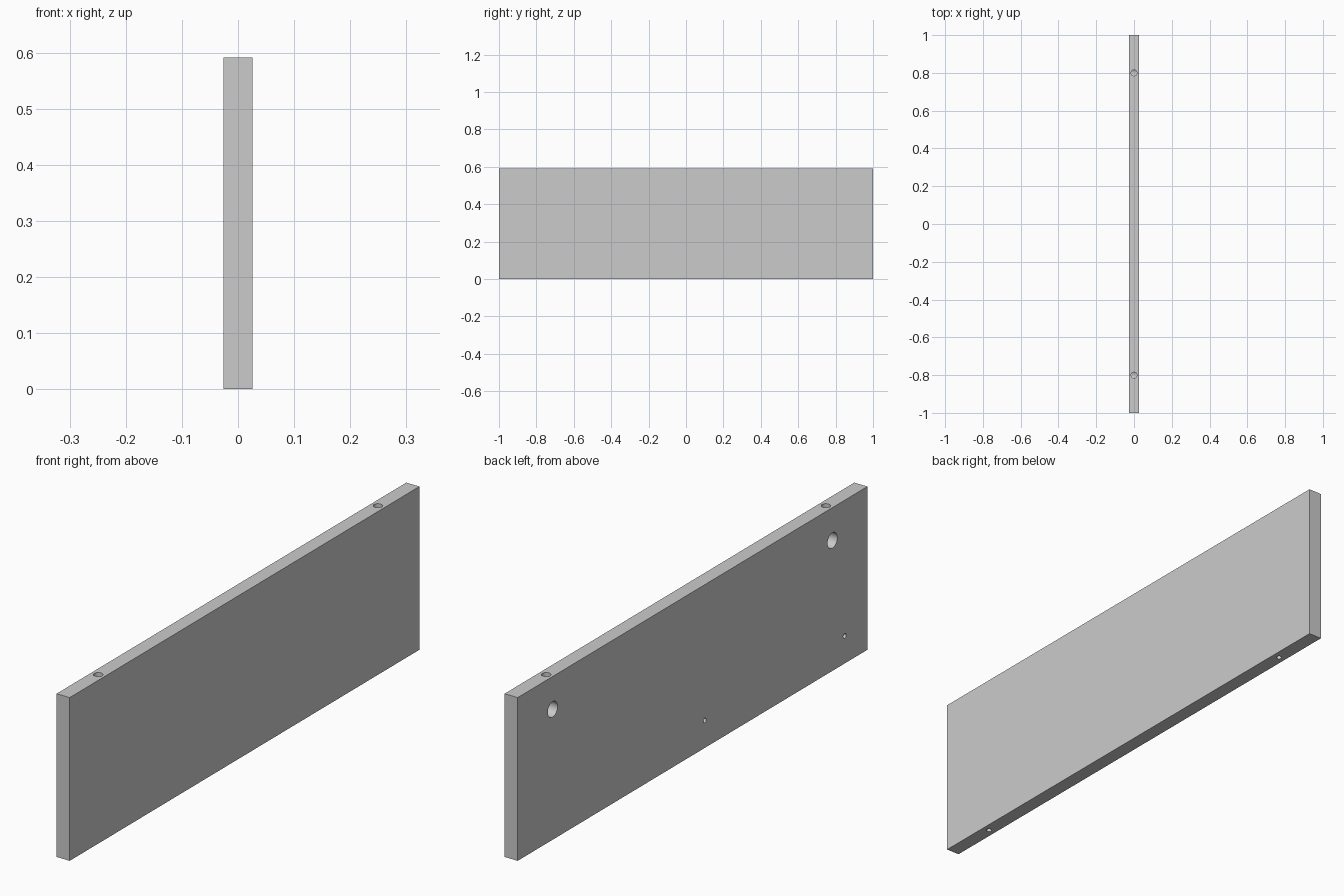
import bpy
from math import pi

if "Cube" in bpy.data.objects:
    bpy.data.objects.remove(bpy.data.objects["Cube"])

T, L, H = 0.0525, 2.0, 0.591   # panel thickness, length, height

# Flat board
bpy.ops.mesh.primitive_cube_add(size=1, location=(0, 0, H / 2))
panel = bpy.context.object
panel.name = "side_panel"
panel.scale = (T, L, H)
bpy.ops.object.transform_apply(location=True, rotation=False, scale=True)


def drill(name, start, axis, radius, depth):
    """Cut a blind hole of the given depth; start is on the face, axis points inward."""
    extra = 0.02
    length = depth + extra
    centre = [s + a * (length / 2 - extra) for s, a in zip(start, axis)]
    rot = (0, pi / 2, 0) if axis[0] else (0, 0, 0)
    bpy.ops.mesh.primitive_cylinder_add(vertices=48, radius=radius, depth=length,
                                        location=centre, rotation=rot)
    cutter = bpy.context.object
    cutter.name = name
    cutter.hide_render = True
    bpy.context.view_layer.objects.active = panel
    mod = panel.modifiers.new(name, "BOOLEAN")
    mod.operation = "DIFFERENCE"
    mod.solver = "EXACT"
    mod.object = cutter
    bpy.ops.object.modifier_apply(modifier=mod.name)
    bpy.data.objects.remove(cutter, do_unlink=True)


# Connector holes near both ends: round pocket, bolt hole from above, pilot hole below
for y in (-0.8, 0.8):
    drill("pocket_cutter", (-T / 2, y, 0.472), (1, 0, 0), 0.028, 0.041)
    drill("bolt_cutter", (0, y, H), (0, 0, -1), 0.0155, 0.119)
    drill("pilot_cutter", (0, y, 0), (0, 0, 1), 0.0095, 0.1)

# Small runner screw holes on the inner face
for y in (-0.87, -0.07):
    drill("screw_cutter", (-T / 2, y, 0.1), (1, 0, 0), 0.0085, 0.035)

bpy.ops.object.select_all(action="DESELECT")
panel.select_set(True)
bpy.context.view_layer.objects.active = panel
bpy.ops.object.shade_smooth_by_angle(angle=pi / 6)
